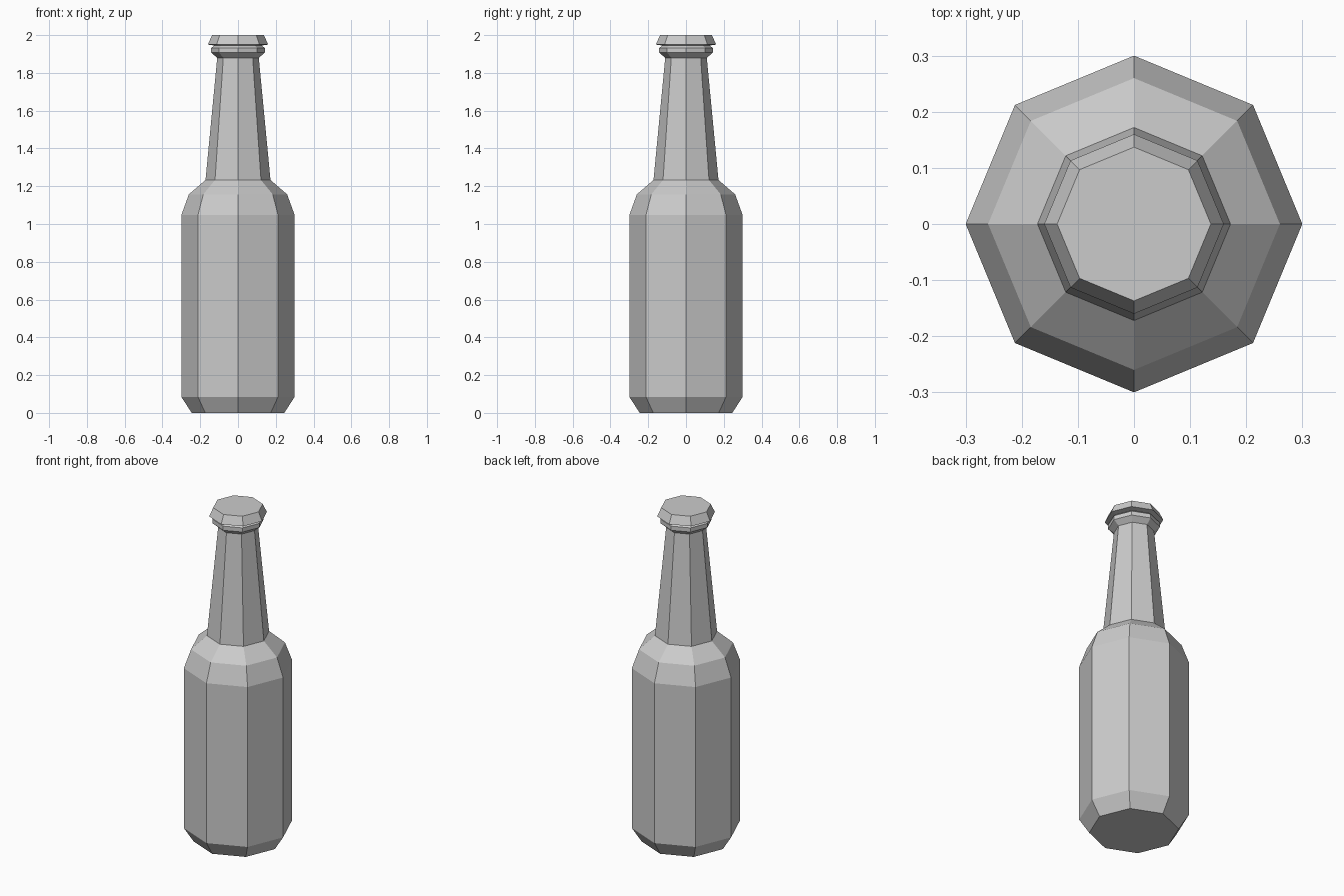
import bpy, bmesh
from math import cos, sin, pi

if "Cube" in bpy.data.objects:
    bpy.data.objects.remove(bpy.data.objects["Cube"])

SIDES = 8


def lathe(name, profile):
    """Closed eight-sided solid from (radius, height) rings."""
    bm = bmesh.new()
    rings = [[bm.verts.new((r * cos(2 * pi * i / SIDES), r * sin(2 * pi * i / SIDES), z))
              for i in range(SIDES)] for r, z in profile]
    for low, high in zip(rings, rings[1:]):
        for i in range(SIDES):
            j = (i + 1) % SIDES
            bm.faces.new((low[i], low[j], high[j], high[i]))
    bm.faces.new(rings[0][::-1])
    bm.faces.new(rings[-1])
    mesh = bpy.data.meshes.new(name)
    bm.to_mesh(mesh)
    bm.free()
    obj = bpy.data.objects.new(name, mesh)
    bpy.context.collection.objects.link(obj)
    return obj


# Body, shoulder, neck and flared lip in one continuous profile
lathe("bottle", [(0.245, 0), (0.30, 0.085), (0.30, 1.047), (0.26, 1.157),
                 (0.172, 1.233), (0.11, 1.88), (0.142, 1.907),
                 (0.142, 1.932), (0.125, 1.945)])

# Crown cap, widest at its lower rim
lathe("cap", [(0.125, 1.945), (0.16, 1.95), (0.137, 2.0)])
